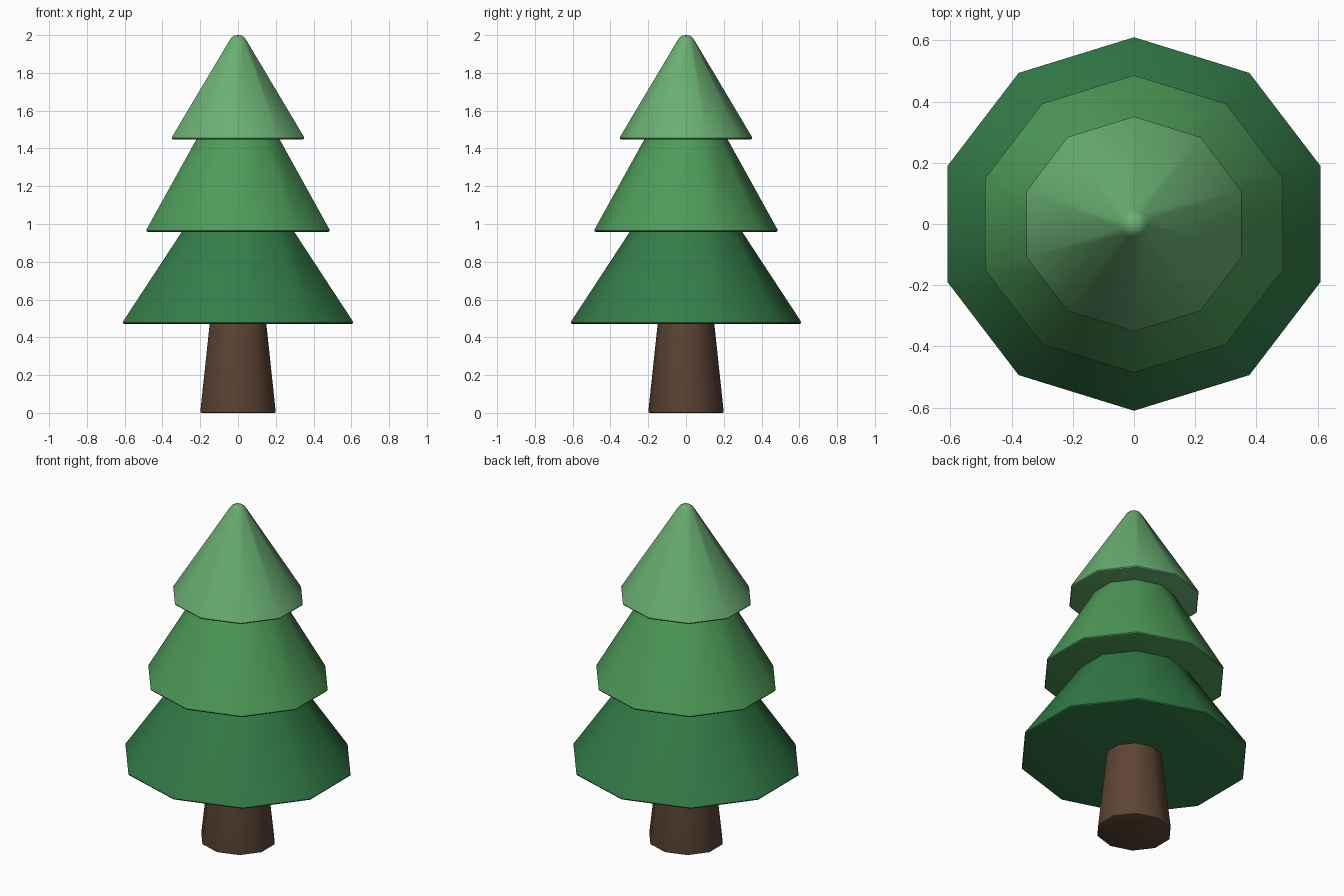
import bpy, bmesh, math

if "Cube" in bpy.data.objects:
    bpy.data.objects.remove(bpy.data.objects["Cube"])

SIDES = 10
WIDEN = 1 / math.cos(math.radians(18))  # decagon stretched so x and y extents match


def lathe(name, profile, color):
    """Ten-sided solid from (half width, z) points; a zero width closes to a point."""
    bm = bmesh.new()
    rings = []
    for r, z in profile:
        if r == 0:
            rings.append([bm.verts.new((0, 0, z))] * SIDES)
            continue
        rings.append([bm.verts.new((r * WIDEN * math.sin(a), -r * math.cos(a), z))
                      for a in (2 * math.pi * i / SIDES for i in range(SIDES))])
    for low, high in zip(rings, rings[1:]):
        for i in range(SIDES):
            j = (i + 1) % SIDES
            bm.faces.new(dict.fromkeys((low[i], low[j], high[j], high[i])))
    bm.faces.new(rings[0][::-1])
    if profile[-1][0] > 0:
        bm.faces.new(rings[-1])
    bmesh.ops.recalc_face_normals(bm, faces=bm.faces)
    mesh = bpy.data.meshes.new(name)
    bm.to_mesh(mesh)
    bm.free()
    obj = bpy.data.objects.new(name, mesh)
    bpy.context.collection.objects.link(obj)
    mat = bpy.data.materials.new(name + "_color")
    mat.diffuse_color = (*color, 1)
    mat.use_nodes = True
    mat.node_tree.nodes["Principled BSDF"].inputs["Base Color"].default_value = mat.diffuse_color
    mesh.materials.append(mat)
    bpy.ops.object.select_all(action='DESELECT')
    obj.select_set(True)
    bpy.context.view_layer.objects.active = obj
    bpy.ops.object.shade_smooth_by_angle(angle=math.radians(45))
    return obj


def rim(r, z):
    """Softly rounded lower edge of a foliage tier."""
    return [(r - 0.013, z), (r - 0.003, z + 0.003), (r, z + 0.009), (r - 0.004, z + 0.018)]


# Trunk, tapering upwards into the foliage
lathe("trunk", [(0.192, 0), (0.198, 0.003), (0.199, 0.012), (0.148, 0.49)],
      (0.107, 0.058, 0.035))

# Foliage tiers, each running a little way into the one above
lathe("lower_foliage", rim(0.61, 0.47) + [(0.30, 0.955), (0.288, 0.975)],
      (0.034, 0.205, 0.065))
lathe("middle_foliage", rim(0.486, 0.957) + [(0.222, 1.445), (0.211, 1.465)],
      (0.076, 0.328, 0.098))

# Top tier with rounded tip
lathe("upper_foliage", rim(0.351, 1.447) +
      [(0.045, 1.972), (0.035, 1.987), (0.02, 1.997), (0, 2.0)],
      (0.144, 0.429, 0.168))
